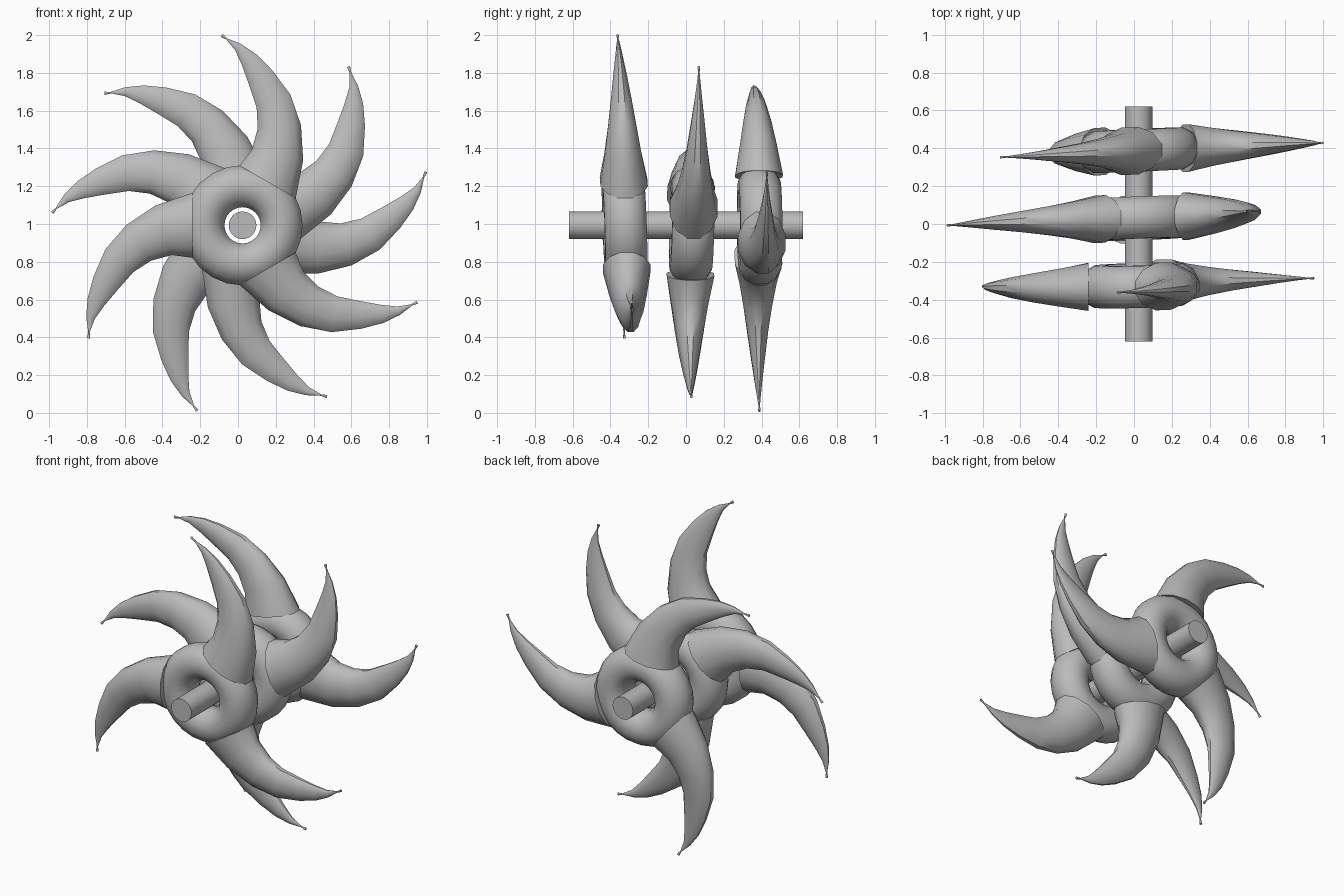
import bpy
import bmesh
import math
from mathutils import Vector, Matrix

cube = bpy.data.objects.get("Cube")
if cube:
    bpy.data.objects.remove(cube, do_unlink=True)

HUB_X, HUB_Z = 0.024, 0.993
LEAN = 0.043

grey = bpy.data.materials.new("plain grey")
grey.use_nodes = True
colour = (0.5, 0.5, 0.5, 1)
grey.diffuse_color = colour
grey.node_tree.nodes["Principled BSDF"].inputs["Base Color"].default_value = colour


def loft(name, rings, closed=False):
    """Skin a list of point rings; cap the ends unless the loft is closed."""
    bm = bmesh.new()
    loops = [[bm.verts.new(p) for p in ring] for ring in rings]
    pairs = list(zip(loops, loops[1:]))
    if closed:
        pairs.append((loops[-1], loops[0]))
    else:
        bm.faces.new(loops[0])
        bm.faces.new(loops[-1])
    n = len(loops[0])
    for a, b in pairs:
        for i in range(n):
            j = (i + 1) % n
            bm.faces.new((a[i], a[j], b[j], b[i]))
    bmesh.ops.recalc_face_normals(bm, faces=bm.faces)
    mesh = bpy.data.meshes.new(name)
    bm.to_mesh(mesh)
    bm.free()
    mesh.materials.append(grey)
    obj = bpy.data.objects.new(name, mesh)
    bpy.context.collection.objects.link(obj)
    bpy.ops.object.select_all(action="DESELECT")
    obj.select_set(True)
    bpy.context.view_layer.objects.active = obj
    bpy.ops.object.shade_smooth_by_angle(angle=math.radians(40))
    return obj


def ellipse(centre, axis_a, axis_b, sides):
    angles = [2 * math.pi * (i + 0.5) / sides for i in range(sides)]
    return [centre + axis_a * math.cos(t) + axis_b * math.sin(t) for t in angles]


# Claw spine: outward, sideways, half width, half depth
CLAW = [
    (0.265, 0.0, 0.178, 0.130),
    (0.417, 0.026, 0.143, 0.102),
    (0.549, 0.092, 0.119, 0.078),
    (0.652, 0.187, 0.099, 0.057),
    (0.726, 0.308, 0.075, 0.038),
    (0.776, 0.406, 0.050, 0.023),
    (0.805, 0.490, 0.024, 0.012),
    (0.813, 0.565, 0.004, 0.004),
    (0.815, 0.598, 0.009, 0.007),
]
DEPTH = Vector((0, 1, 0))


def claw_rings():
    spine = [Vector((u, 0, v)) for u, v, _, _ in CLAW]
    rings = []
    for i, (_, _, width, depth) in enumerate(CLAW):
        if i == 0:
            along = Vector((1, 0, 0))
        else:
            along = spine[min(i + 1, len(spine) - 1)] - spine[i - 1]
        across = DEPTH.cross(along.normalized())
        rings.append(ellipse(spine[i], across * width, DEPTH * depth, 12))
    return rings


def hub_rings():
    rings = []
    for k in range(24):
        t = 2 * math.pi * k / 24
        out = Vector((math.cos(t), 0, math.sin(t)))
        rings.append(ellipse(out * 0.207, out * 0.115, DEPTH * 0.115, 12))
    return rings


def place(obj, y, turn, lean_angle):
    """Turn about the shaft, lean the wheel slightly, move to its station."""
    lean = Matrix.Identity(4)
    lean[1][0] = LEAN * math.cos(lean_angle)
    lean[1][2] = LEAN * math.sin(lean_angle)
    spin = Matrix.Rotation(-turn, 4, "Y")
    obj.data.transform(Matrix.Translation((HUB_X, y, HUB_Z)) @ lean @ spin)


# Three wheels, each a ring hub with three claws
for label, y, start in (("front", -0.325, 60), ("middle", 0.03, 140), ("rear", 0.39, 100)):
    lean_angle = math.radians(start - 112)
    place(loft(label + "_ring_hub", hub_rings(), closed=True), y, 0, lean_angle)
    for k in range(3):
        claw = loft(f"{label}_claw_{k + 1}", claw_rings())
        place(claw, y, math.radians(start + 120 * k), lean_angle)

# Shaft through all the hubs
ends = [Vector((HUB_X, y, HUB_Z)) for y in (-0.62, 0.62)]
loft("shaft", [ellipse(p, Vector((0.073, 0, 0)), Vector((0, 0, 0.073)), 32) for p in ends])
